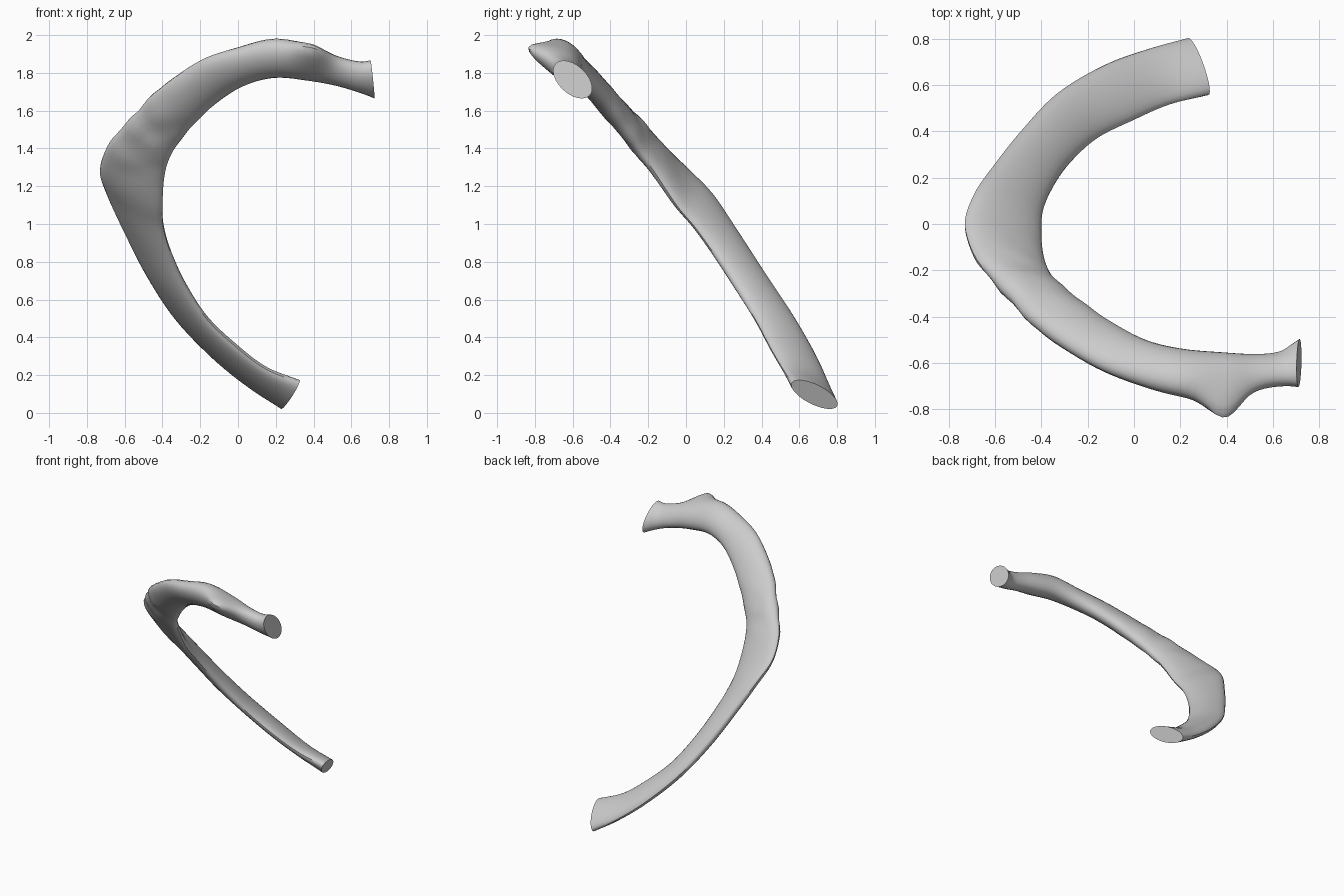
import bpy, bmesh, math
from mathutils import Vector, noise

if "Cube" in bpy.data.objects:
    bpy.data.objects.remove(bpy.data.objects["Cube"])

# Stations along the rib: outer edge xyz, inner edge xyz, half thickness
STATIONS = [
    (.23, .80, .035, .325, .56, .16, .055),
    (.06, .755, .145, .15, .515, .23, .045),
    (-.13, .685, .30, .00, .45, .34, .045),
    (-.33, .565, .51, -.16, .37, .49, .045),
    (-.48, .41, .74, -.28, .26, .67, .05),
    (-.60, .26, .97, -.355, .15, .84, .05),
    (-.69, .13, 1.16, -.395, .05, .98, .05),
    (-.73, .00, 1.29, -.40, -.05, 1.10, .05),
    (-.69, -.13, 1.41, -.385, -.17, 1.28, .055),
    (-.58, -.27, 1.55, -.34, -.25, 1.39, .06),
    (-.42, -.44, 1.71, -.26, -.32, 1.50, .065),
    (-.20, -.59, 1.86, -.12, -.42, 1.64, .065),
    (.00, -.675, 1.925, .04, -.51, 1.745, .07),
    (.20, -.725, 1.965, .20, -.555, 1.79, .08),
    (.38, -.72, 1.92, .38, -.57, 1.775, .075),
    (.52, -.70, 1.875, .52, -.575, 1.745, .062),
    (.64, -.685, 1.85, .63, -.565, 1.71, .062),
    (.705, -.69, 1.85, .72, -.51, 1.68, .075),
]
SIDES, STEPS = 24, 6


def spline(p0, p1, p2, p3, t):
    return 0.5 * (2 * p1 + (p2 - p0) * t + (2 * p0 - 5 * p1 + 4 * p2 - p3) * t * t
                  + (3 * p1 - p0 - 3 * p2 + p3) * t ** 3)


def resample(rows):
    pts = [Vector(r) for r in rows]
    pts = [2 * pts[0] - pts[1]] + pts + [2 * pts[-1] - pts[-2]]
    out = [spline(*pts[i:i + 4], s / STEPS) for i in range(len(pts) - 3) for s in range(STEPS)]
    return out + [pts[-2]]


outer = resample([s[0:3] for s in STATIONS])
inner = resample([s[3:6] for s in STATIONS])
thick = resample([(s[6], 0, 0) for s in STATIONS])
mids = [(a + b) / 2 for a, b in zip(outer, inner)]

# Rib shaft, neck and head: flattened sections lofted along the curve
bm = bmesh.new()
rings = []
for i, (a, b, m) in enumerate(zip(outer, inner, mids)):
    tangent = mids[min(i + 1, len(mids) - 1)] - mids[max(i - 1, 0)]
    half = (a - b) / 2
    normal = tangent.cross(half).normalized() * thick[i].x
    rings.append([bm.verts.new(m + half * math.cos(u) + normal * math.sin(u))
                  for u in (2 * math.pi * k / SIDES for k in range(SIDES))])
for r, s in zip(rings, rings[1:]):
    for k in range(SIDES):
        n = (k + 1) % SIDES
        bm.faces.new((r[k], r[n], s[n], s[k]))
bm.faces.new(rings[0])
bm.faces.new(rings[-1])
bmesh.ops.recalc_face_normals(bm, faces=bm.faces)
bm.normal_update()

# Tubercle lump and gentle roughness around the bend
tubercle, push = Vector((.39, -.72, 1.91)), Vector((.05, -1, .3)).normalized()
bend = Vector((-.5, -.3, 1.5))
offsets = []
for v in bm.verts:
    lump = 0.095 * math.exp(-((v.co - tubercle).length / .10) ** 2) * max(0, v.normal.dot(push) + .2)
    rough = .012 * math.exp(-((v.co - bend).length / .3) ** 2) * noise.noise(v.co * 9)
    offsets.append(push * lump + v.normal * rough)
for v, o in zip(bm.verts, offsets):
    v.co += o

mesh = bpy.data.meshes.new("rib_bone")
bm.to_mesh(mesh)
bm.free()
rib = bpy.data.objects.new("rib_bone", mesh)
bpy.context.collection.objects.link(rib)
bpy.context.view_layer.objects.active = rib
rib.select_set(True)
bpy.ops.object.shade_smooth_by_angle(angle=math.radians(40))
